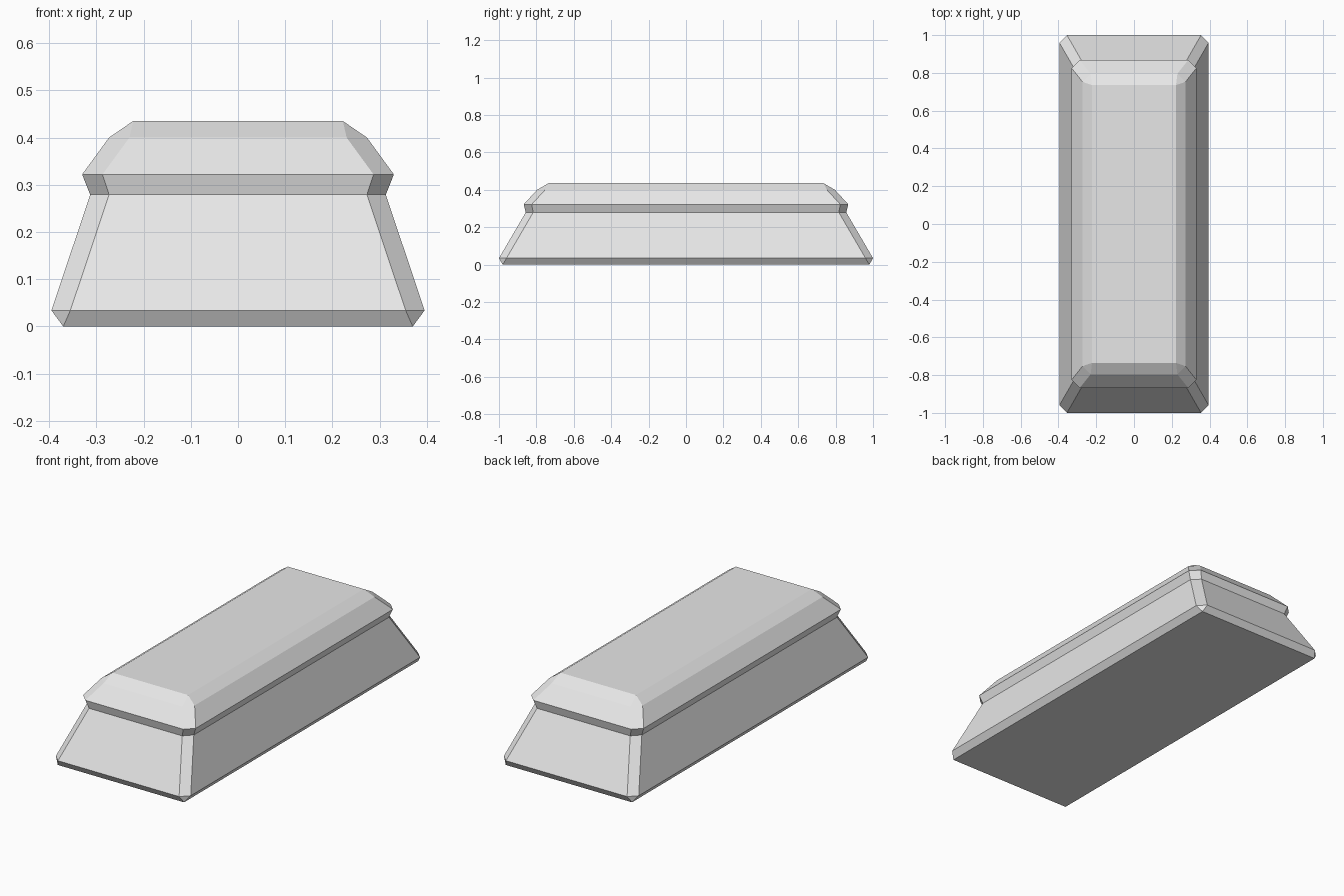
import bpy

cube = bpy.data.objects.get("Cube")
if cube:
    bpy.data.objects.remove(cube, do_unlink=True)

# Single plain material
grey = bpy.data.materials.new("light_grey")
grey.use_nodes = True
colour = (0.8, 0.8, 0.8, 1.0)
grey.diffuse_color = colour
grey.node_tree.nodes["Principled BSDF"].inputs["Base Color"].default_value = colour


def ring(hx, hy, cut, z):
    """Rectangle outline, with its corners cut off when cut is above zero."""
    points = []
    for sx, sy in ((1, 1), (-1, 1), (-1, -1), (1, -1)):
        if cut:
            pair = [(sx * hx, sy * (hy - cut), z), (sx * (hx - cut), sy * hy, z)]
            points += pair if sx * sy > 0 else pair[::-1]
        else:
            points += [(sx * hx, sy * hy, z)] * 2
    return points


# Half width, half length, corner cut and height of each level
levels = [
    (0.37, 0.98, 0, 0),              # underside
    (0.395, 1.0, 0.04, 0.034),       # foot edge
    (0.313, 0.857, 0.04, 0.279),     # groove
    (0.33, 0.868, 0.043, 0.322),     # lid rim
    (0.273, 0.796, 0.043, 0.4),      # lid shoulder
    (0.222, 0.735, 0, 0.435),        # top
]
verts = [p for level in levels for p in ring(*level)]
faces = [list(range(8))[::-1], list(range(len(verts) - 8, len(verts)))]
for row in range(len(levels) - 1):
    for i in range(8):
        a, b = row * 8 + i, row * 8 + (i + 1) % 8
        faces.append((a, b, b + 8, a + 8))

# Merge the doubled sharp corners while building
lookup, unique, clean = {}, [], []
for p in verts:
    if p not in lookup:
        lookup[p] = len(unique)
        unique.append(p)
for face in faces:
    corners = list(dict.fromkeys(lookup[verts[i]] for i in face))
    if len(corners) > 2:
        clean.append(corners)

mesh = bpy.data.meshes.new("bevelled_block")
mesh.from_pydata(unique, [], clean)
mesh.materials.append(grey)
mesh.update()
block = bpy.data.objects.new("bevelled_block", mesh)
bpy.context.collection.objects.link(block)
